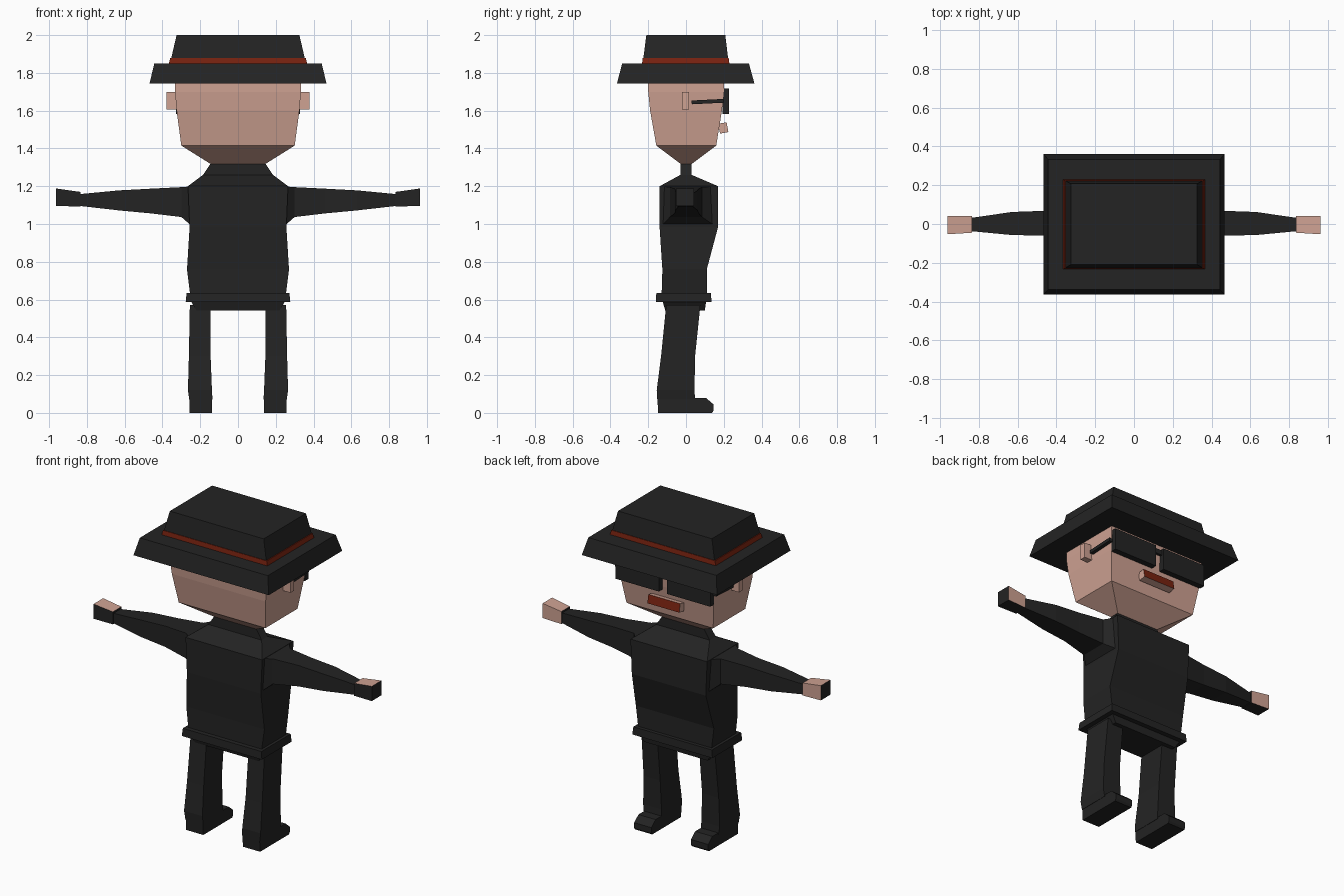
import bpy, bmesh
from mathutils import Vector, Matrix

if "Cube" in bpy.data.objects:
    bpy.data.objects.remove(bpy.data.objects["Cube"])


def material(name, rgb):
    m = bpy.data.materials.new(name)
    m.diffuse_color = (*rgb, 1)
    m.use_nodes = True
    m.node_tree.nodes["Principled BSDF"].inputs["Base Color"].default_value = m.diffuse_color
    return m


BLACK = material("black cloth", (0.017, 0.017, 0.017))
SKIN = material("skin", (0.62, 0.36, 0.29))
RED = material("dark red", (0.19, 0.016, 0.005))


def loft(name, rings, mats, axis="z", side=1, rule=None):
    """Skin rectangular rings (pos, a0, a1, b0, b1); z: a=x, b=y; x: a=y, b=z.
    side=-1 mirrors in x; rule(normal) picks the material slot."""
    bm = bmesh.new()
    loops = []
    for p, a0, a1, b0, b1 in rings:
        loop = []
        for a, b in ((a0, b0), (a1, b0), (a1, b1), (a0, b1)):
            co = (a, b, p) if axis == "z" else (p, a, b)
            loop.append(bm.verts.new((co[0] * side, co[1], co[2])))
        loops.append(loop)
    for lo, hi in zip(loops, loops[1:]):
        for i in range(4):
            j = (i + 1) % 4
            bm.faces.new((lo[i], lo[j], hi[j], hi[i]))
    bm.faces.new(loops[0])
    bm.faces.new(loops[-1])
    return finish(name, bm, mats, rule)


def finish(name, bm, mats, rule=None):
    bmesh.ops.recalc_face_normals(bm, faces=bm.faces)
    bm.normal_update()
    if rule:
        for f in bm.faces:
            f.material_index = rule(f.normal)
    me = bpy.data.meshes.new(name)
    bm.to_mesh(me)
    bm.free()
    for m in mats:
        me.materials.append(m)
    ob = bpy.data.objects.new(name, me)
    bpy.context.collection.objects.link(ob)
    return ob


def box(name, x0, x1, y0, y1, z0, z1, mats, tilt=0, rule=None):
    bm = bmesh.new()
    bmesh.ops.create_cube(bm, size=1)
    bmesh.ops.scale(bm, vec=(x1 - x0, y1 - y0, z1 - z0), verts=bm.verts)
    if rule:
        bm.normal_update()
    bmesh.ops.rotate(bm, matrix=Matrix.Rotation(tilt, 3, "X"), verts=bm.verts)
    bmesh.ops.translate(bm, vec=((x0 + x1) / 2, (y0 + y1) / 2, (z0 + z1) / 2), verts=bm.verts)
    return finish(name, bm, mats, rule)


def sym(z, x, y0, y1):
    return (z, -x, x, y0, y1)


# Hat: brim, red band and crown
loft("hat_brim", [sym(1.745, .468, -.365, .362), sym(1.85, .443, -.338, .333)], [BLACK])
loft("hat_band", [sym(1.848, .366, -.233, .23), sym(1.878, .359, -.229, .226)], [RED])
loft("hat_crown", [sym(1.876, .354, -.226, .223), sym(2.0, .325, -.21, .208)], [BLACK])

# Head tapering down to a thin neck
loft("head", [sym(1.318, .145, -.028, .03), sym(1.415, .30, -.157, .16),
              sym(1.60, .325, -.19, .19), sym(1.70, .333, -.2, .2),
              sym(1.76, .333, -.2, .2)], [SKIN])

# Mouth: tilted block with red front
box("mouth", -.11, .11, .175, .22, 1.482, 1.535, [SKIN, RED], tilt=.18,
    rule=lambda n: 1 if n.y > .8 else 0)

# Jumper: neck, shoulders and body
loft("torso", [sym(.60, .25, -.13, .11), sym(.76, .27, -.125, .11),
               sym(.985, .256, -.14, .17), sym(1.20, .265, -.14, .17),
               sym(1.26, .185, -.03, .03), sym(1.32, .145, -.028, .03)], [BLACK])
loft("belt", [sym(.587, .277, -.16, .135), sym(.635, .272, -.157, .132)], [BLACK])
loft("pelvis", [sym(.543, .22, -.11, .10), sym(.60, .255, -.127, .108)], [BLACK])
box("glasses_bridge", -.04, .04, .195, .215, 1.68, 1.71, [BLACK])

# Leg-and-foot rings: shared by both sides
leg_rings = [(.07, .135, .258, -.152, .048), (.12, .138, .265, -.155, .045),
             (.30, .145, .26, -.132, .048), (.57, .145, .255, -.105, .076)]
foot_profile = [(-.147, 0), (.138, 0), (.146, .012), (.146, .045), (.105, .08), (-.152, .08)]

for side, tag in ((1, "right"), (-1, "left")):
    # Sleeve and hand
    loft(tag + "_arm", [(.24, -.135, .16, .985, 1.20), (.30, -.085, .085, 1.037, 1.195),
                        (.46, -.06, .068, 1.056, 1.187), (.63, -.057, .062, 1.072, 1.178),
                        (.85, -.036, .03, 1.097, 1.157)], [BLACK], "x", side)
    loft(tag + "_hand", [(.835, -.045, .04, 1.092, 1.17), (.963, -.053, .042, 1.096, 1.188)],
         [BLACK, SKIN], "x", side, lambda n: 1 if n.z > .6 or n.y > .6 else 0)
    # Leg and shoe
    loft(tag + "_leg", leg_rings, [BLACK], "z", side)
    bm = bmesh.new()
    ends = [[bm.verts.new((side * x, y, z)) for y, z in foot_profile] for x in (.137, .256)]
    for e in ends:
        bm.faces.new(e)
    for i in range(6):
        j = (i + 1) % 6
        bm.faces.new((ends[0][i], ends[0][j], ends[1][j], ends[1][i]))
    finish(tag + "_shoe", bm, [BLACK])
    # Ear, lens and glasses arm
    a, b = sorted((side * .31, side * .378))
    box(tag + "_ear", a, b, -.022, .016, 1.605, 1.70, [SKIN])
    a, b = sorted((side * .028, side * .328))
    box(tag + "_lens", a, b, .192, .228, 1.583, 1.718, [BLACK])
    a, b = sorted((side * .318, side * .35))
    box(tag + "_glasses_arm", a, b, .03, .2, 1.638, 1.658, [BLACK], tilt=.05)
